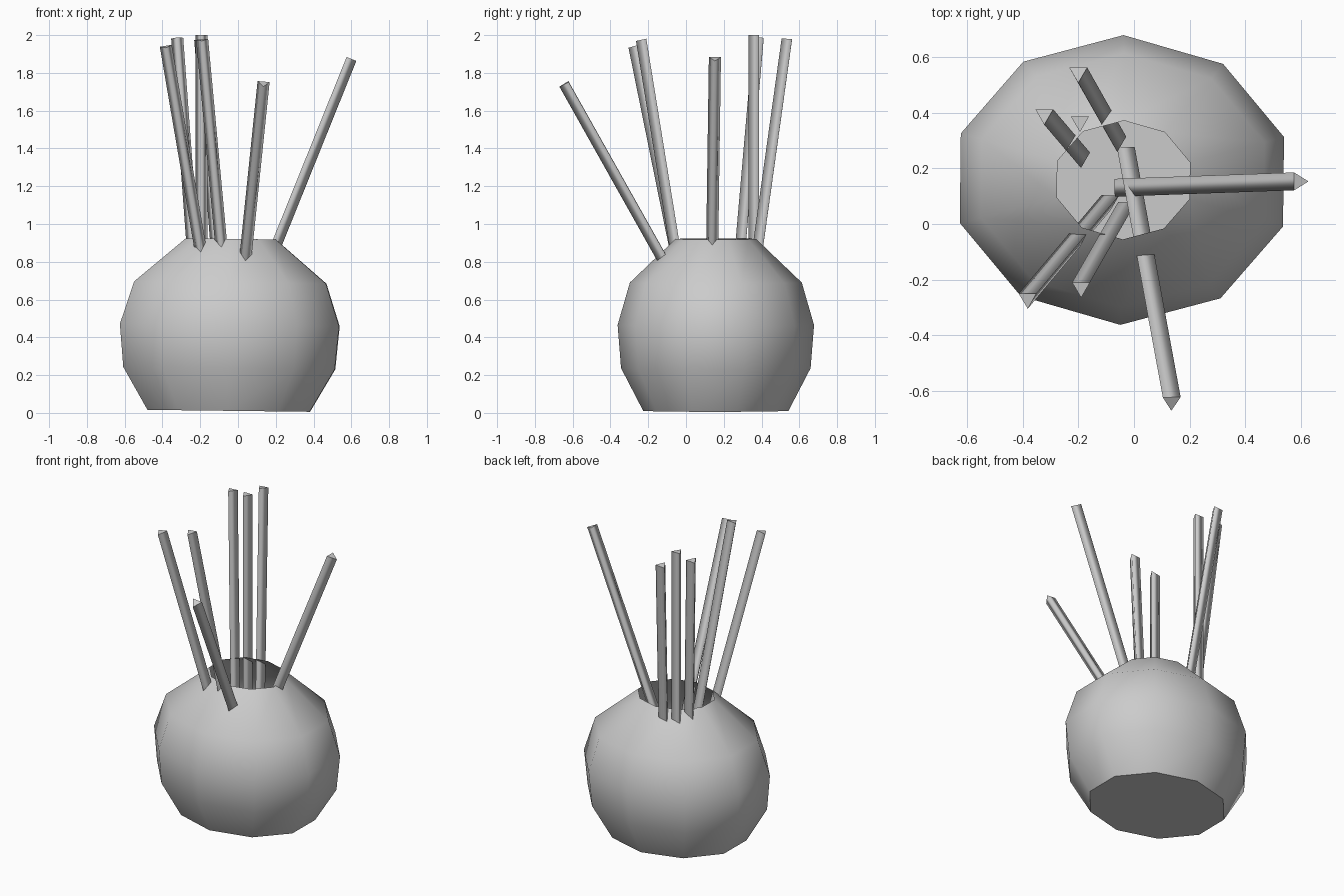
import bpy, bmesh, math
from mathutils import Vector, Matrix

cube = bpy.data.objects.get("Cube")
if cube:
    bpy.data.objects.remove(cube, do_unlink=True)

grey = bpy.data.materials.new("plain_grey")
grey.use_nodes = True
grey.diffuse_color = (0.6, 0.6, 0.6, 1)
grey.node_tree.nodes["Principled BSDF"].inputs["Base Color"].default_value = (0.6, 0.6, 0.6, 1)


def finish(name, bm):
    mesh = bpy.data.meshes.new(name)
    bm.to_mesh(mesh)
    bm.free()
    mesh.materials.append(grey)
    obj = bpy.data.objects.new(name, mesh)
    bpy.context.collection.objects.link(obj)
    return obj


def ring(bm, sides, rx, ry, z, start):
    angles = [start + math.tau * i / sides for i in range(sides)]
    return [bm.verts.new((rx * math.cos(a), ry * math.sin(a), z)) for a in angles]


def bridge(bm, low, high):
    n = len(low)
    for i in range(n):
        j = (i + 1) % n
        bm.faces.new((low[i], low[j], high[j], high[i])).smooth = True


# Vase: ten-sided oval shell, open at the top, flat floor
bm = bmesh.new()
profile = [(0.74, 0.011), (0.965, 0.237), (1, 0.465), (0.875, 0.69), (0.41, 0.921)]
rings = [ring(bm, 10, 0.61 * r, 0.52 * r, z, math.pi / 2) for r, z in profile]
for low, high in zip(rings, rings[1:]):
    bridge(bm, low, high)
bm.faces.new(rings[0][::-1])
vase = finish("vase", bm)
vase.location = (-0.049, 0.158, 0)
vase.rotation_euler = (0, 0.012, -0.011)


# Sticks: three-sided rods leaning out of the vase
def stick(name, foot, tip, start=-math.pi / 2):
    foot, tip = Vector(foot), Vector(tip)
    axis = tip - foot
    bm = bmesh.new()
    low = ring(bm, 3, 0.037, 0.037, 0, start)
    high = ring(bm, 3, 0.037, 0.037, axis.length, start)
    bridge(bm, low, high)
    bm.faces.new(low[::-1])
    bm.faces.new(high)
    turn = Vector((0, 0, 1)).rotation_difference(axis).to_matrix().to_4x4()
    finish(name, bm).matrix_world = Matrix.Translation(foot) @ turn


stick("stick_front", (-0.03, 0.26, 0.147), (0.135, -0.638, 1.745))
stick("stick_front_right", (-0.085, 0.085, 0.2), (-0.382, -0.268, 1.94))
stick("stick_front_middle", (-0.025, 0.06, 0.2), (-0.19, -0.228, 1.975))
stick("stick_left", (-0.052, 0.13, 0.28), (0.592, 0.153, 1.877), 0)
stick("stick_upright", (-0.194, 0.367, 0.2), (-0.194, 0.367, 2.0))
stick("stick_back_right", (-0.19, 0.238, 0.2), (-0.322, 0.393, 1.985))
stick("stick_back", (-0.06, 0.295, 0.2), (-0.2, 0.543, 1.978))
